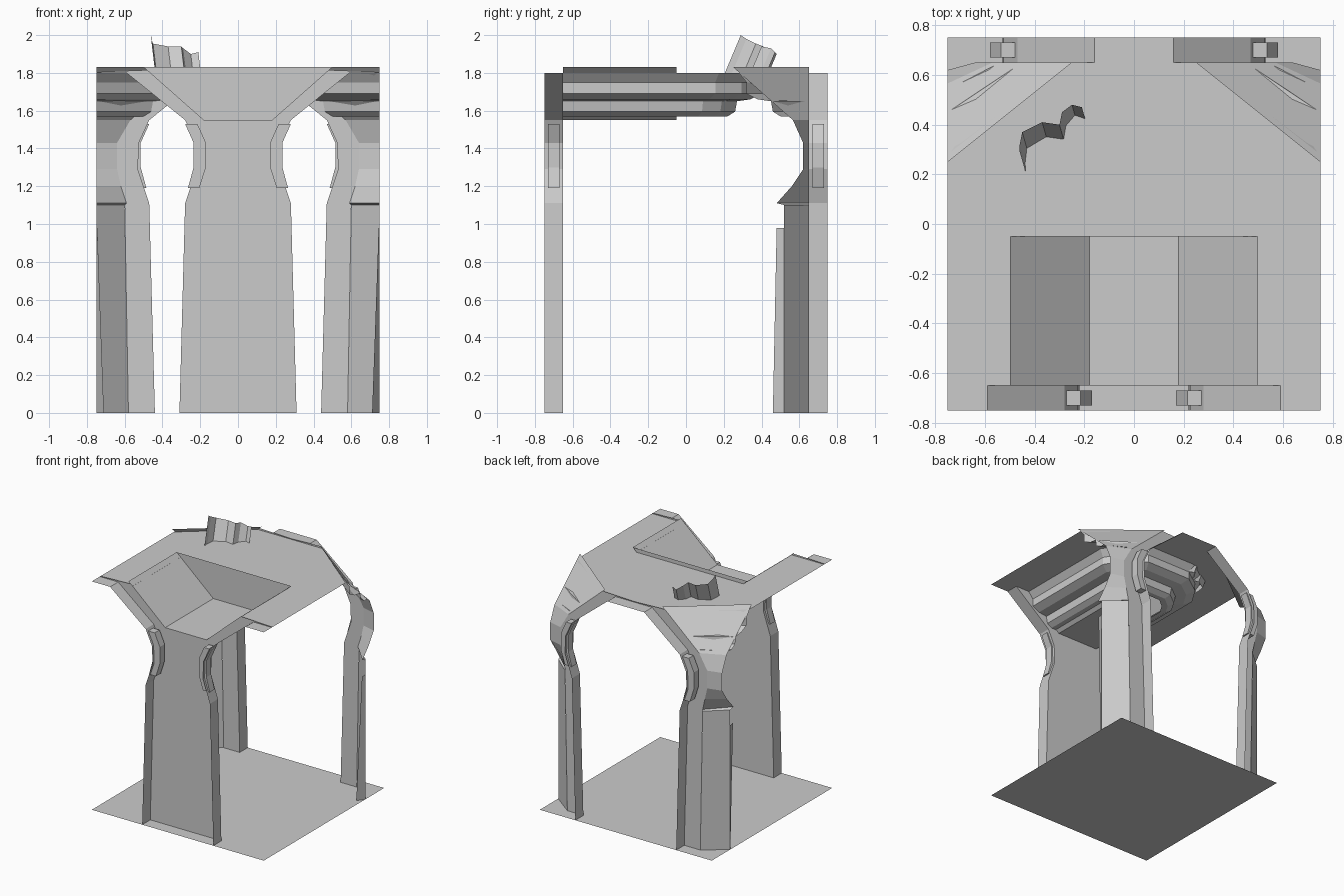
import bpy

if "Cube" in bpy.data.objects:
    bpy.data.objects.remove(bpy.data.objects["Cube"])


def mesh(name, verts, faces):
    me = bpy.data.meshes.new(name)
    me.from_pydata(verts, [], faces)
    me.update()
    ob = bpy.data.objects.new(name, me)
    bpy.context.collection.objects.link(ob)
    return ob


def loft(name, rows):
    """Skin quads between equally long rows of points."""
    n = len(rows[0])
    verts = [p for row in rows for p in row]
    faces = [(i * n + j, i * n + j + 1, (i + 1) * n + j + 1, (i + 1) * n + j)
             for i in range(len(rows) - 1) for j in range(n - 1)]
    return mesh(name, verts, faces)


# Arch outline (soffit), and the edge of the vault funnel, measured from the pillar centre
ARCH = [(.31, 0), (.28, 1.11), (.22, 1.29), (.225, 1.43), (.28, 1.55), (.59, 1.80), (.75, 1.80)]
EDGE = [(.17, 0), (.15, 1.11), (.11, 1.29), (.11, 1.43), (.18, 1.55), (.48, 1.815), (.75, 1.805)]
# Moulding section: distance from pillar centre, height
RIB = [(.21, 1.57), (.25, 1.57), (.29, 1.595), (.30, 1.65), (.37, 1.66),
       (.43, 1.69), (.43, 1.75), (.47, 1.80)]
BRACKET_OUT = [(.205, 1.19), (.17, 1.30), (.17, 1.43), (.215, 1.53)]
BRACKET_IN = [(.265, 1.19), (.235, 1.30), (.235, 1.43), (.28, 1.53)]

# Floor
mesh("floor", [(-.75, -.75, 0), (.75, -.75, 0), (.75, .75, 0), (-.75, .75, 0)], [(0, 1, 2, 3)])

# Roof with funnel notch at the front and cut back corners
roof = [(-.75, -.65), (-.465, -.65), (-.465, -.05), (.465, -.05), (.465, -.65), (.75, -.65),
        (.75, .27), (.28, .65), (-.28, .65), (-.75, .27)]
mesh("roof", [(x, y, 1.80) for x, y in roof], [tuple(range(10))])

# Front pillar panel below the funnel
lower = ARCH[:5]
loft("front_pillar_panel", [[(-x, -.65, z), (x, -.65, z)] for x, z in lower])

# Vault funnel over the front pillar: sloping trough and end wall
trough = [(-.50, 1.83), (-.18, 1.55), (.18, 1.55), (.50, 1.83)]
loft("front_vault_trough", [[(x, y, z) for x, z in trough] for y in (-.65, -.05)])
mesh("front_vault_end", [(x, -.05, z) for x, z in trough], [(0, 1, 2, 3)])

for s, side in ((1, "right"), (-1, "left")):
    # Arch soffits, front and back (the back is shifted by half a bay)
    loft(f"front_arch_soffit_{side}", [[(s * x, y, z) for x, z in ARCH] for y in (-.75, -.65)])
    loft(f"back_arch_soffit_{side}", [[(s * (.75 - x), y, z) for x, z in ARCH] for y in (.65, .75)])

    # Wall faces between soffit and vault
    loft(f"front_spandrel_{side}", [[(s * x, -.65, z) for x, z in c[4:]] for c in (ARCH, EDGE)])
    loft(f"back_wall_{side}", [[(s * (.75 - x), .65, z) for x, z in c] for c in (ARCH, EDGE)])

    # Neck brackets
    for label, y0, back in (("front", -.73, False), ("back", .67, True)):
        def at(p, y):
            return (s * (.75 - p[0] if back else p[0]), y, p[1])
        rows = [[at(o, y0), at(i, y0), at(i, y0 + .06), at(o, y0 + .06), at(o, y0)]
                for o, i in zip(BRACKET_OUT, BRACKET_IN)]
        b = loft(f"{label}_bracket_{side}", rows)
        mesh(f"{label}_bracket_caps_{side}", rows[0][:4] + rows[-1][:4], [(0, 1, 2, 3), (4, 5, 6, 7)])

    # Back corner pillar: chamfered shaft, flared collar, neck and vault slope
    levels = [(0, .58, .52), (1.10, .60, .52), (1.11, .59, .48), (1.20, .62, .56), (1.29, .64, .62),
              (1.43, .64, .62), (1.55, .57, .566), (1.83, .25, .25)]
    loft(f"corner_pillar_{side}", [[(s * xa, .65, z), (s * .75, yb, z)] for z, xa, yb in levels])
    mesh(f"corner_fin_{side}", [(s * .71, .46, 0), (s * .75, .52, 0), (s * .75, .52, .98),
                                (s * .745, .48, .98)], [(0, 1, 2, 3)])

    # Mouldings on the corner vault
    loft(f"corner_moulding_{side}", [[(s * (.75 - r), .65, z), (s * .75, .75 - r, z)] for r, z in RIB])

# Mouldings wrapping the front vault, with chamfered turns
rows = []
for r, z in RIB:
    half = [(r, -.65), (r, r * .5 - .06), (r * .8, r * .8 - .05), (r * .45, r - .03)]
    rows.append([(x, y, z) for x, y in half] + [(-x, y, z) for x, y in reversed(half)])
loft("front_vault_moulding", rows)

# End of the moulding rising through the roof
top = [(-.46, .29, 2.0), (-.46, .32, 1.98), (-.45, .37, 1.955), (-.37, .41, 1.94), (-.30, .40, 1.94),
       (-.29, .45, 1.93), (-.25, .48, 1.90), (-.21, .47, 1.91)]
low = []
for x, y, z in top:
    d = z - 1.75
    low.append((x + .12 * d, y - .42 * d, 1.75))
loft("moulding_end", [top, low])
